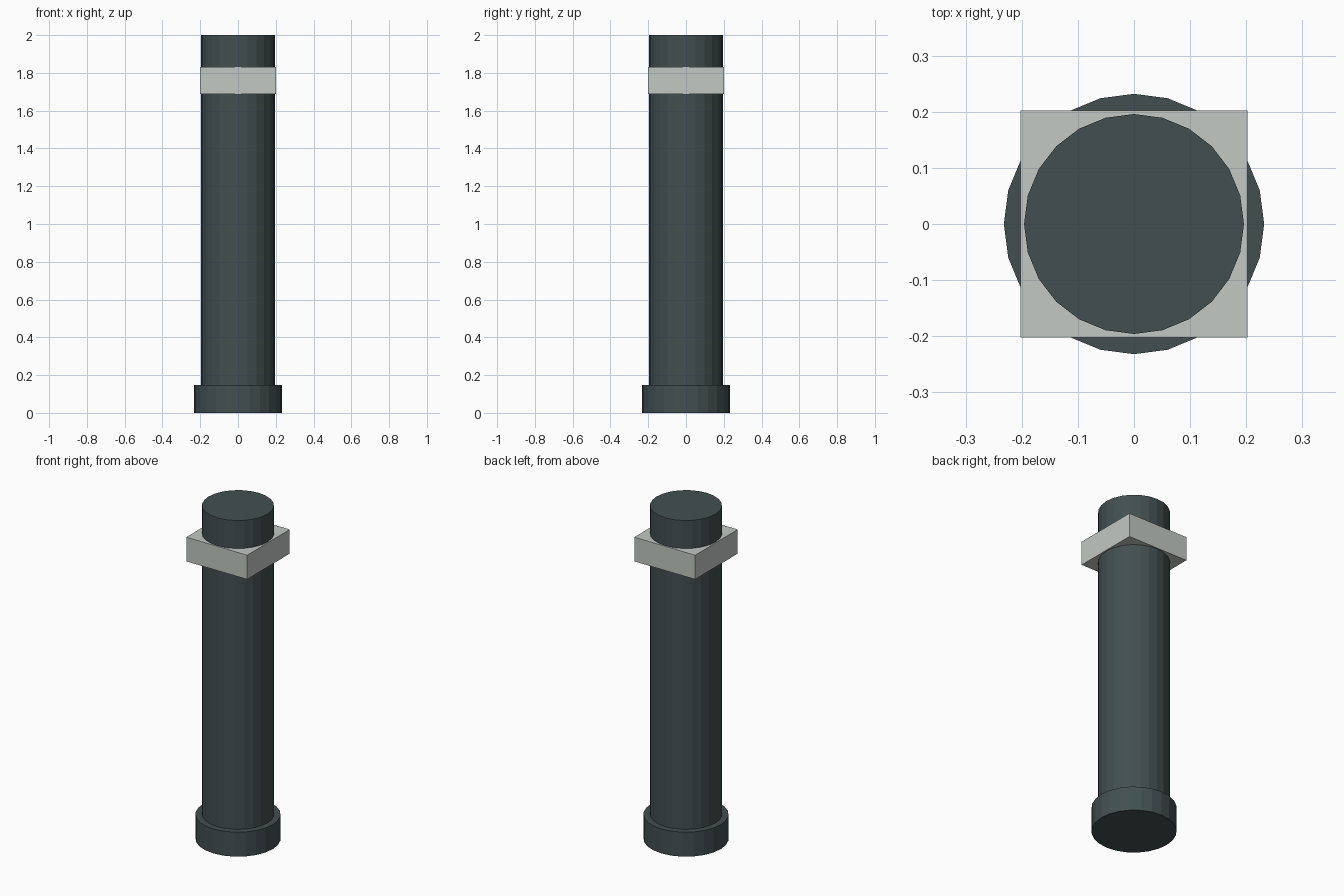
import bpy

if "Cube" in bpy.data.objects:
    bpy.data.objects.remove(bpy.data.objects["Cube"])


def material(name, rgb):
    mat = bpy.data.materials.new(name)
    mat.diffuse_color = (*rgb, 1.0)
    mat.use_nodes = True
    mat.node_tree.nodes["Principled BSDF"].inputs["Base Color"].default_value = mat.diffuse_color
    return mat


dark = material("dark_slate", (0.056, 0.078, 0.080))
pale = material("pale_stone", (0.54, 0.58, 0.55))


def finish(name, mat):
    obj = bpy.context.object
    obj.name = name
    obj.data.materials.append(mat)
    return obj


def cylinder(name, radius, z0, z1, mat):
    bpy.ops.mesh.primitive_cylinder_add(
        vertices=24, radius=radius, depth=z1 - z0, location=(0, 0, (z0 + z1) / 2))
    return finish(name, mat)


# Wide round foot and tall shaft
cylinder("base", 0.232, 0.0, 0.147, dark)
cylinder("shaft", 0.196, 0.14, 2.0, dark)

# Square collar near the top
z0, z1 = 1.687, 1.832
bpy.ops.mesh.primitive_cube_add(size=1, location=(0, 0, (z0 + z1) / 2))
bpy.context.object.scale = (0.404, 0.404, z1 - z0)
bpy.ops.object.transform_apply(location=False, rotation=False, scale=True)
finish("collar", pale)
